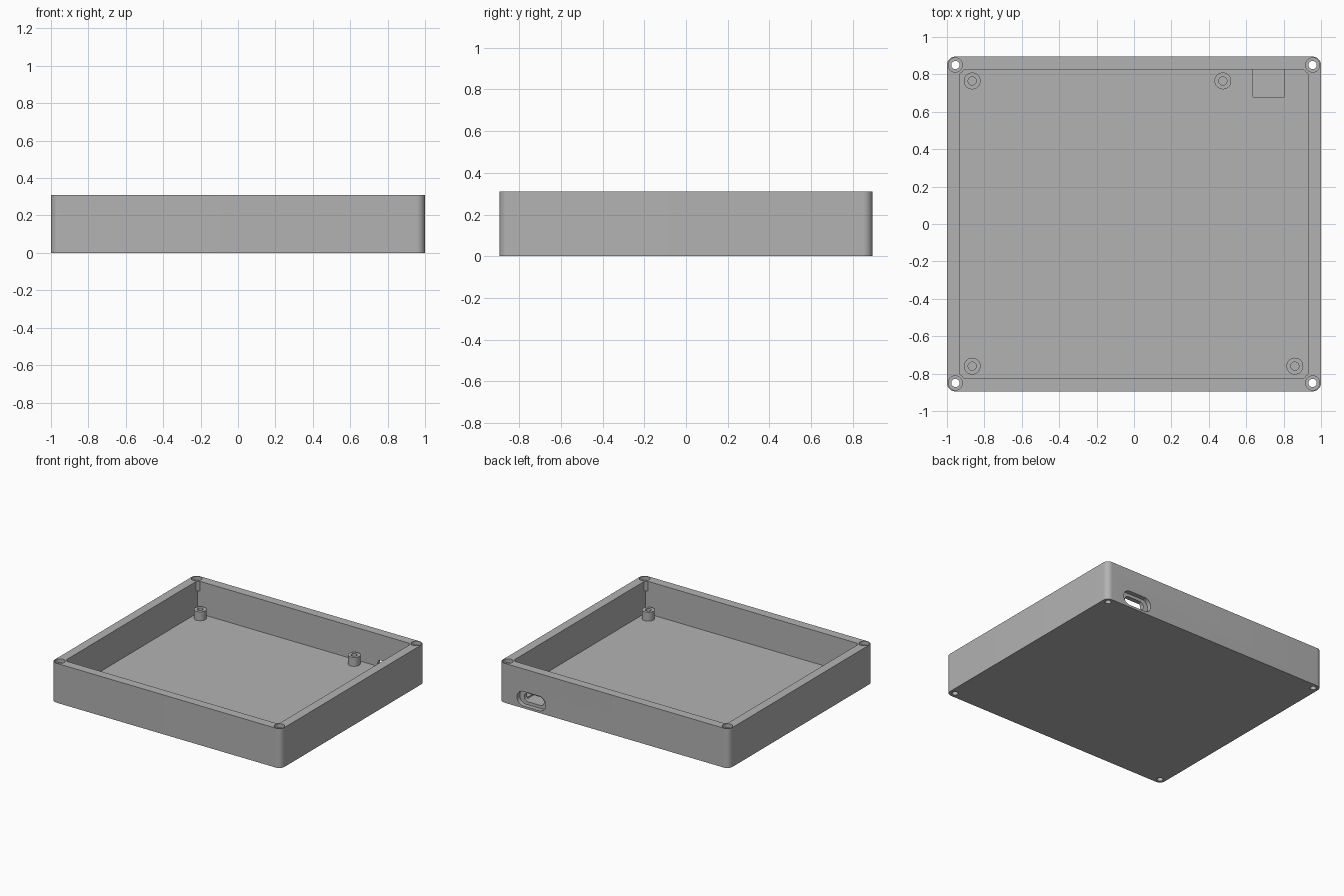
import bpy, bmesh, math

cube = bpy.data.objects.get("Cube")
if cube:
    bpy.data.objects.remove(cube, do_unlink=True)

HX, HY, H = 1.0, 0.895, 0.31      # outer half sizes and height
IX, IY, FLOOR = 0.93, 0.825, 0.055  # cavity half sizes and floor level
PORT_X, PORT_Z = 0.72, 0.075

grey = bpy.data.materials.new("plain grey")
grey.use_nodes = True
colour = (0.45, 0.45, 0.45, 1)
grey.diffuse_color = colour
grey.node_tree.nodes["Principled BSDF"].inputs["Base Color"].default_value = colour


def rounded(hx, hy, r, steps=12):
    """Outline of a rectangle with rounded corners."""
    pts = []
    for i, (sx, sy) in enumerate(((1, 1), (-1, 1), (-1, -1), (1, -1))):
        for k in range(steps + 1):
            a = math.pi / 2 * (i + k / steps)
            pts.append((sx * (hx - r) + r * math.cos(a), sy * (hy - r) + r * math.sin(a)))
    return pts


def circle(r, n=40):
    return [(r * math.cos(2 * math.pi * k / n), r * math.sin(2 * math.pi * k / n)) for k in range(n)]


def prism(name, pts, place, low, high):
    """Extrude an outline between two levels; place maps (u, v, level) to a point."""
    bm = bmesh.new()
    face = bm.faces.new([bm.verts.new(place(u, v, low)) for u, v in pts])
    bmesh.ops.remove_doubles(bm, verts=bm.verts, dist=1e-5)
    top = bmesh.ops.extrude_face_region(bm, geom=bm.faces[:])["geom"]
    shift = place(0, 0, high) - place(0, 0, low)
    bmesh.ops.translate(bm, vec=shift, verts=[g for g in top if isinstance(g, bmesh.types.BMVert)])
    bmesh.ops.recalc_face_normals(bm, faces=bm.faces)
    mesh = bpy.data.meshes.new(name)
    bm.to_mesh(mesh)
    bm.free()
    mesh.materials.append(grey)
    ob = bpy.data.objects.new(name, mesh)
    bpy.context.collection.objects.link(ob)
    return ob


def upright(cx, cy):
    from mathutils import Vector
    return lambda u, v, w: Vector((cx + u, cy + v, w))


def backward(cx, cz):
    from mathutils import Vector
    return lambda u, v, w: Vector((cx + u, w, cz + v))


def apply_boolean(target, tool, operation="DIFFERENCE"):
    """Combine the tool into the target and discard the tool."""
    tool.hide_render = True
    mod = target.modifiers.new("bool", "BOOLEAN")
    mod.operation, mod.solver, mod.object = operation, "EXACT", tool
    bpy.context.view_layer.objects.active = target
    bpy.ops.object.modifier_apply(modifier=mod.name)
    bpy.data.objects.remove(tool, do_unlink=True)


def smooth(ob):
    bpy.ops.object.select_all(action="DESELECT")
    ob.select_set(True)
    bpy.context.view_layer.objects.active = ob
    bpy.ops.object.shade_smooth_by_angle(angle=math.radians(30))


# Open tray with rounded outer corners
tray = prism("tray", rounded(HX, HY, 0.045), upright(0, 0), 0, H)
box = [(-IX, -IY), (IX, -IY), (IX, IY), (-IX, IY)]
apply_boolean(tray, prism("cavity", box, upright(0, 0), FLOOR, H + 0.1))

corners = [(sx * 0.955, sy * 0.85) for sx in (-1, 1) for sy in (-1, 1)]

# Short screw bosses bulging into the inner corners
for x, y in corners:
    sx, sy = math.copysign(1, x), math.copysign(1, y)
    quarter = [(-sx * 0.052 * math.cos(k * math.pi / 24), -sy * 0.052 * math.sin(k * math.pi / 24))
               for k in range(13)]
    boss = prism("boss", [(0, 0)] + quarter, upright(x, y), H - 0.075, H)
    apply_boolean(tray, boss, "UNION")

# Through holes and screw head pockets
for x, y in corners:
    apply_boolean(tray, prism("hole", circle(0.022), upright(x, y), -0.1, H + 0.1))
    apply_boolean(tray, prism("pocket", circle(0.038), upright(x, y), H - 0.03, H + 0.1))

# Port in the back wall: wide outer recess, narrow slot, and floor relief
apply_boolean(tray, prism("port_recess", rounded(0.125, 0.057, 0.056), backward(PORT_X, PORT_Z), HY - 0.035, HY + 0.1))
apply_boolean(tray, prism("port_slot", rounded(0.085, 0.033, 0.032), backward(PORT_X, PORT_Z), IY - 0.02, HY + 0.1))
relief = [(-0.085, 0), (0.085, 0), (0.085, 0.15), (-0.085, 0.15)]
apply_boolean(tray, prism("port_relief", relief, upright(PORT_X, 0.68), PORT_Z - 0.033, PORT_Z + 0.033))
smooth(tray)

# Hollow standoffs on the floor
posts = {"back_right": (-0.865, 0.765), "back_left": (0.475, 0.765),
         "front_right": (-0.865, -0.76), "front_left": (0.86, -0.76)}
for place, (x, y) in posts.items():
    post = prism(place + "_standoff", circle(0.045), upright(x, y), FLOOR - 0.005, 0.125)
    apply_boolean(post, prism("bore", circle(0.022), upright(x, y), FLOOR, 0.2))
    smooth(post)
